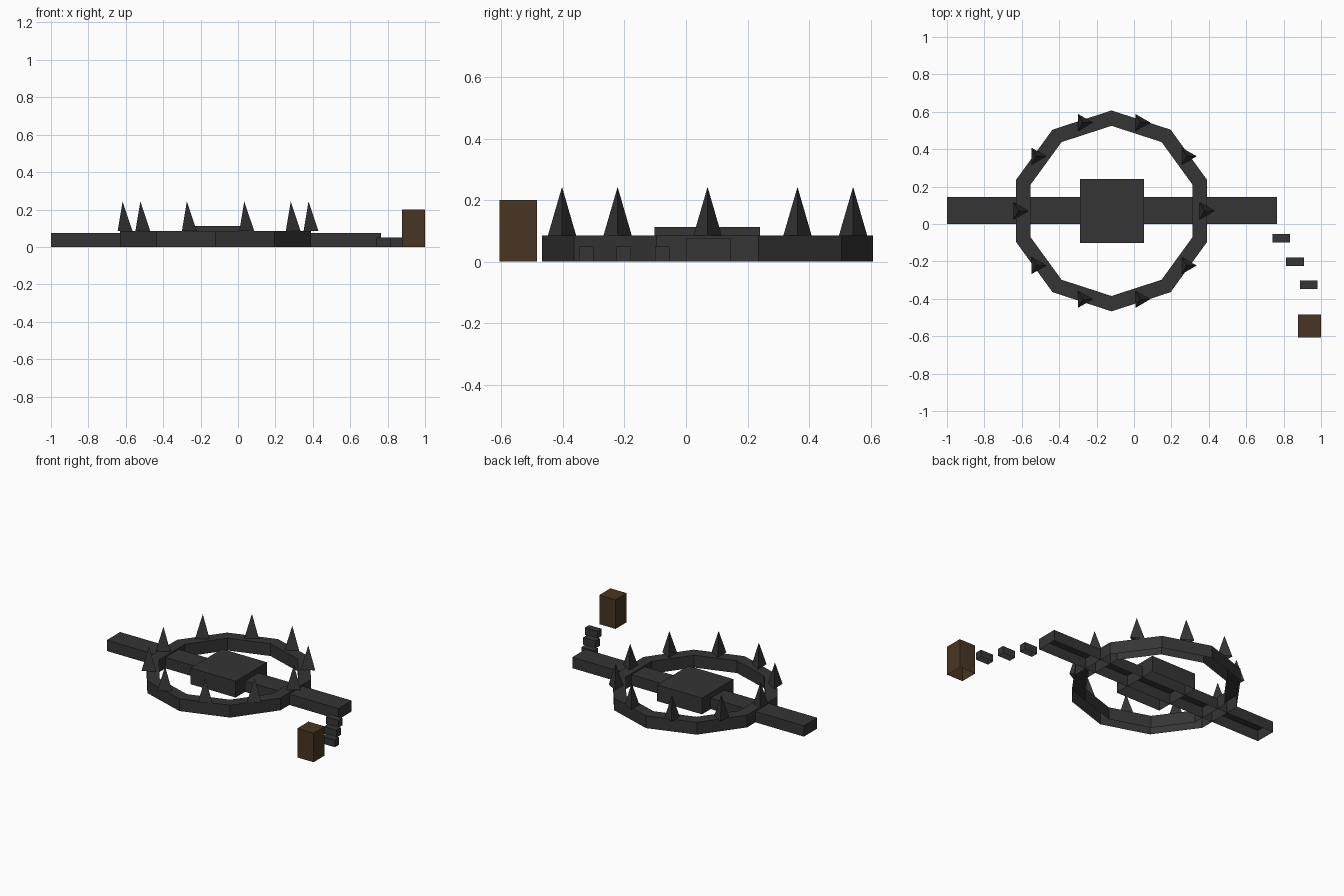
import bpy, bmesh, math

cube = bpy.data.objects.get("Cube")
if cube:
    bpy.data.objects.remove(cube, do_unlink=True)


def material(name, color):
    m = bpy.data.materials.new(name)
    m.use_nodes = True
    m.diffuse_color = color
    m.node_tree.nodes["Principled BSDF"].inputs["Base Color"].default_value = color
    return m


iron = material("dark iron", (0.035, 0.035, 0.035, 1))
wood = material("dark wood", (0.066, 0.036, 0.017, 1))


def finish(name, bm, mat):
    """Turn a bmesh into a flat shaded object."""
    mesh = bpy.data.meshes.new(name)
    bm.to_mesh(mesh)
    bm.free()
    mesh.materials.append(mat)
    obj = bpy.data.objects.new(name, mesh)
    bpy.context.collection.objects.link(obj)
    return obj


def box(name, x0, x1, y0, y1, height, mat=iron):
    """Box standing on the ground with an open underside."""
    bm = bmesh.new()
    bmesh.ops.create_cube(bm, size=1)
    for v in bm.verts:
        v.co = (x1 if v.co.x > 0 else x0,
                y1 if v.co.y > 0 else y0,
                height if v.co.z > 0 else 0)
    bm.normal_update()
    under = [f for f in bm.faces if f.normal.z < -0.5]
    bmesh.ops.delete(bm, geom=under, context='FACES')
    return finish(name, bm, mat)


CX, CY = -0.12, 0.07
SIDES, RING_TOP = 10, 0.085

# Jaw ring: ten-sided band with outer wall, top and inner wall
bm = bmesh.new()
profile = [(0.537, 0), (0.537, RING_TOP), (0.455, RING_TOP), (0.455, 0)]
loops = []
for i in range(SIDES):
    a = math.tau * (i + 0.5) / SIDES
    loops.append([bm.verts.new((CX + r * math.cos(a), CY + r * math.sin(a), z))
                  for r, z in profile])
for i, a in enumerate(loops):
    b = loops[(i + 1) % SIDES]
    for k in range(len(profile) - 1):
        bm.faces.new((a[k], b[k], b[k + 1], a[k + 1]))
finish("jaw_ring", bm, iron)

# Three-sided teeth, all turned the same way
for i in range(SIDES):
    a = math.tau * i / SIDES
    x, y = CX + 0.497 * math.cos(a), CY + 0.497 * math.sin(a)
    bm = bmesh.new()
    base = [bm.verts.new((x + 0.053 * math.cos(t), y + 0.053 * math.sin(t), RING_TOP))
            for t in (0, math.tau / 3, -math.tau / 3)]
    tip = bm.verts.new((x, y, 0.243))
    for k in range(3):
        bm.faces.new((base[k], base[(k + 1) % 3], tip))
    finish(f"tooth_{i + 1}", bm, iron)

# Base bar and trigger plate
box("base_bar", -1, 0.765, 0, 0.145, 0.075)
box("trigger_plate", -0.29, 0.053, -0.102, 0.24, 0.112)

# Chain links leading to the wooden stake
for i, (x, y) in enumerate([(0.74, -0.10), (0.813, -0.225), (0.887, -0.348)]):
    box(f"chain_link_{i + 1}", x, x + 0.095, y, y + 0.047, 0.05)
box("stake", 0.876, 1, -0.606, -0.484, 0.2, wood)
